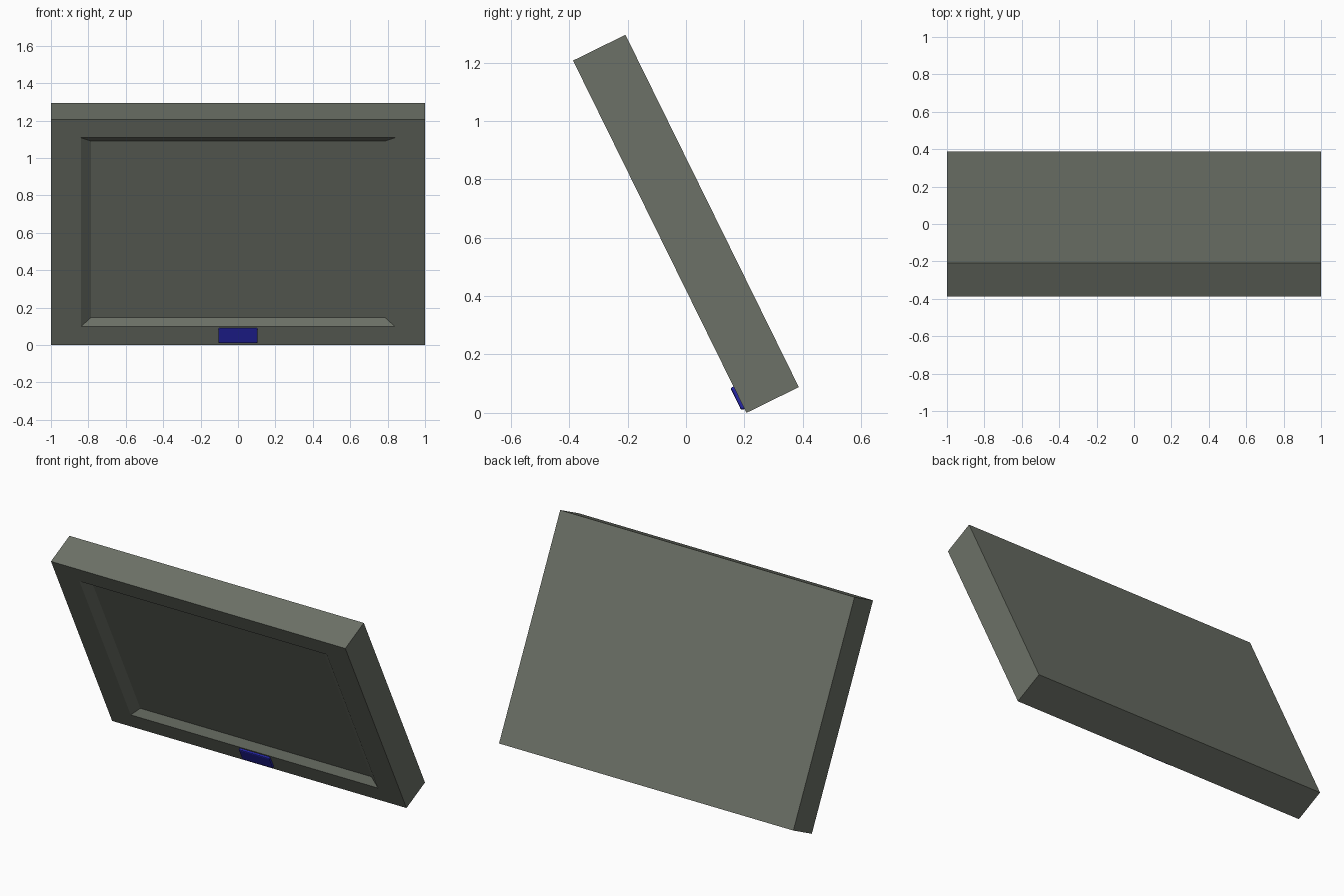
import bpy, bmesh, math
from mathutils import Matrix

if "Cube" in bpy.data.objects:
    bpy.data.objects.remove(bpy.data.objects["Cube"], do_unlink=True)

WIDTH, HEIGHT, DEPTH = 2.0, 1.345, 0.2
TILT = math.radians(26.2)
# Local frame: front face at y = 0, bottom edge at z = 0, leaning forward
PLACE = Matrix.Translation((0, 0.207, 0)) @ Matrix.Rotation(TILT, 4, 'X')


def material(name, color):
    mat = bpy.data.materials.new(name)
    mat.use_nodes = True
    mat.diffuse_color = color
    mat.node_tree.nodes["Principled BSDF"].inputs["Base Color"].default_value = color
    return mat


def box(bm, size, center):
    m = Matrix.Translation(center) @ Matrix.Diagonal((*size, 1))
    bmesh.ops.create_cube(bm, size=1, matrix=m)


def finish(bm, name, mat):
    mesh = bpy.data.meshes.new(name)
    bmesh.ops.recalc_face_normals(bm, faces=bm.faces)
    bm.to_mesh(mesh)
    bm.free()
    obj = bpy.data.objects.new(name, mesh)
    bpy.context.collection.objects.link(obj)
    mesh.materials.append(mat)
    obj.matrix_world = PLACE
    return obj


grey = material("grey green casing", (0.15, 0.165, 0.135, 1))
blue = material("dark blue", (0.02, 0.02, 0.4, 1))

# Casing with a sloped recess for the screen
bm = bmesh.new()
box(bm, (WIDTH, DEPTH, HEIGHT), (0, DEPTH / 2, HEIGHT / 2))
bm.normal_update()
front = min(bm.faces, key=lambda f: f.calc_center_median().y)


def inset_to(face, half_x, half_z, y):
    bmesh.ops.inset_individual(bm, faces=[face], thickness=0.02)
    for v in face.verts:
        v.co = (math.copysign(half_x, v.co.x), y,
                HEIGHT / 2 + math.copysign(half_z, v.co.z - HEIGHT / 2))


inset_to(front, 0.84, 0.563, 0)
inset_to(front, 0.785, 0.525, 0.035)
finish(bm, "screen_casing", grey)

# Small rounded badge plate on the lower bezel
bm = bmesh.new()
box(bm, (0.21, 0.024, 0.086), (0, 0, 0.058))
bmesh.ops.bevel(bm, geom=list(bm.edges), offset=0.007, segments=2,
                profile=0.5, affect='EDGES')
finish(bm, "front_plate", blue)
